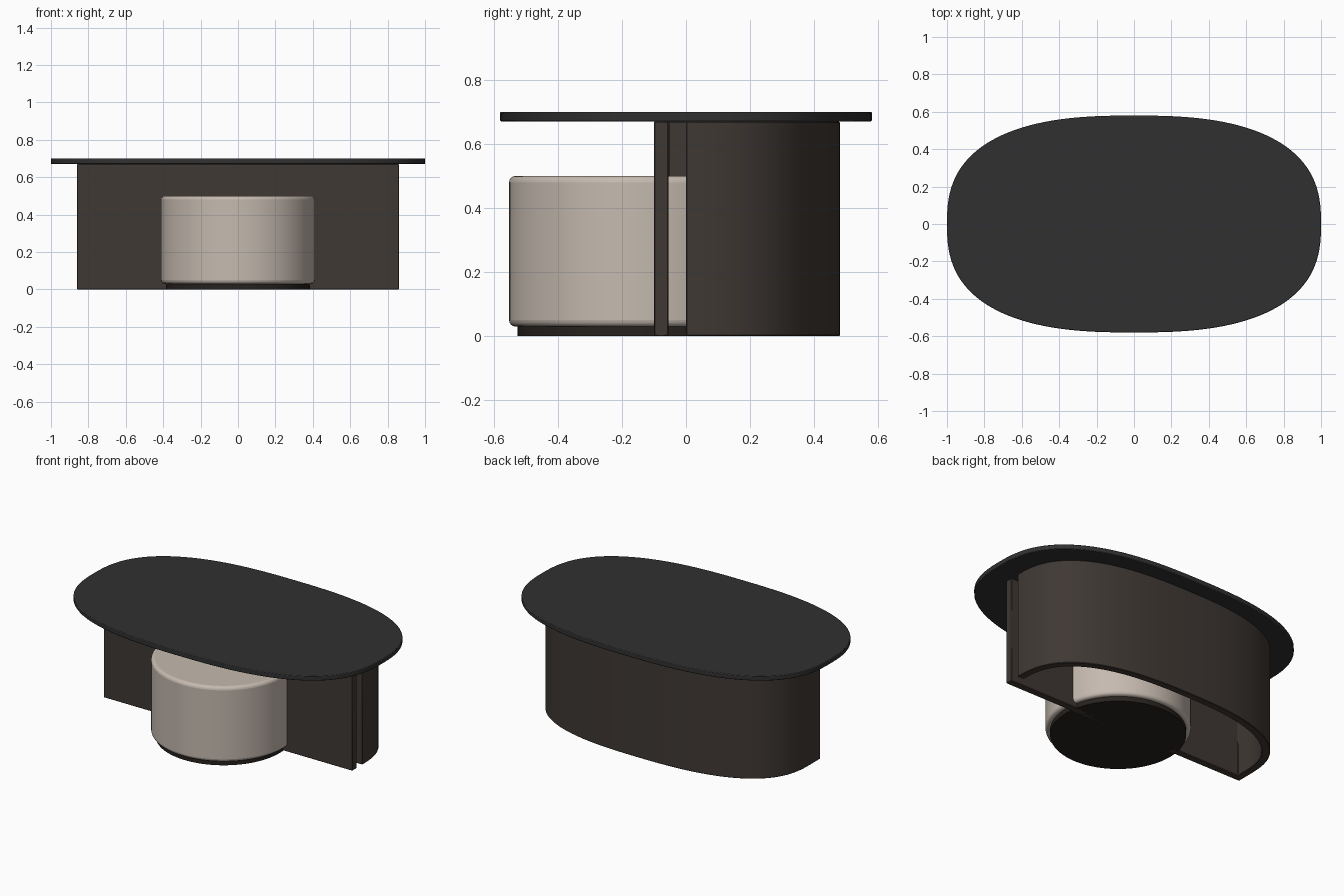
import bpy, bmesh, math

if "Cube" in bpy.data.objects:
    bpy.data.objects.remove(bpy.data.objects["Cube"])

def material(name, rgb):
    m = bpy.data.materials.new(name)
    m.diffuse_color = (*rgb, 1)
    m.use_nodes = True
    m.node_tree.nodes["Principled BSDF"].inputs["Base Color"].default_value = m.diffuse_color
    return m

TOP = material("charcoal", (0.03, 0.03, 0.031))
WOOD = material("dark_brown", (0.05, 0.04, 0.034))
PLINTH = material("black_brown", (0.02, 0.016, 0.013))
STONE = material("warm_beige", (0.56, 0.49, 0.43))

def oval(a, b, start, end, count, n=2.6):
    """Points on a superellipse between two angles in degrees."""
    pts = []
    for i in range(count + 1):
        t = math.radians(start + (end - start) * i / count)
        c, s = math.cos(t), math.sin(t)
        if abs(s) < 1e-9: s = 0
        if abs(c) < 1e-9: c = 0
        pts.append((math.copysign(a * abs(c) ** (2 / n), c),
                    math.copysign(b * abs(s) ** (2 / n), s)))
    return pts

def slab(name, outline, z0, z1, mat, bevel, segments=2):
    """Extrude a plan outline from z0 to z1 and soften its edges."""
    bm = bmesh.new()
    face = bm.faces.new([bm.verts.new((x, y, z0)) for x, y in outline])
    new = bmesh.ops.extrude_face_region(bm, geom=[face])["geom"]
    bmesh.ops.translate(bm, vec=(0, 0, z1 - z0),
                        verts=[v for v in new if isinstance(v, bmesh.types.BMVert)])
    bmesh.ops.recalc_face_normals(bm, faces=bm.faces)
    me = bpy.data.meshes.new(name)
    bm.to_mesh(me)
    bm.free()
    me.materials.append(mat)
    ob = bpy.data.objects.new(name, me)
    bpy.context.collection.objects.link(ob)
    bpy.context.view_layer.objects.active = ob
    ob.select_set(True)
    bpy.ops.object.shade_smooth_by_angle(angle=math.radians(35))
    ob.select_set(False)
    if bevel:
        mod = ob.modifiers.new("soft_edge", "BEVEL")
        mod.width = bevel
        mod.segments = segments
        mod.limit_method = "ANGLE"
        mod.angle_limit = math.radians(50)
    return ob

def circle(r, cy, count=96):
    return [(r * math.cos(2 * math.pi * i / count), cy + r * math.sin(2 * math.pi * i / count))
            for i in range(count)]

# Table top
slab("table_top", oval(1.0, 0.58, 0, 360, 128)[:-1], 0.67, 0.70, TOP, 0.004)

# One folded sheet: straight front panel, closed left corner, curved back, open slot at right
W, D, T, F = 0.86, 0.48, 0.045, -0.10
outer = [(W, F), (-W, F)] + oval(W, D, 180, 0, 64)
inner = oval(W - T, D - T, 0, 180, 64) + [(-W + T, F + T), (W, F + T)]
slab("wraparound_base", outer + inner, 0.0, 0.67, WOOD, 0.003, 1)

# Round drum on a recessed plinth, pushed through the front panel
slab("drum", circle(0.412, -0.14), 0.03, 0.50, STONE, 0.02, 4)
slab("drum_plinth", circle(0.385, -0.14), 0.0, 0.031, PLINTH, 0)
